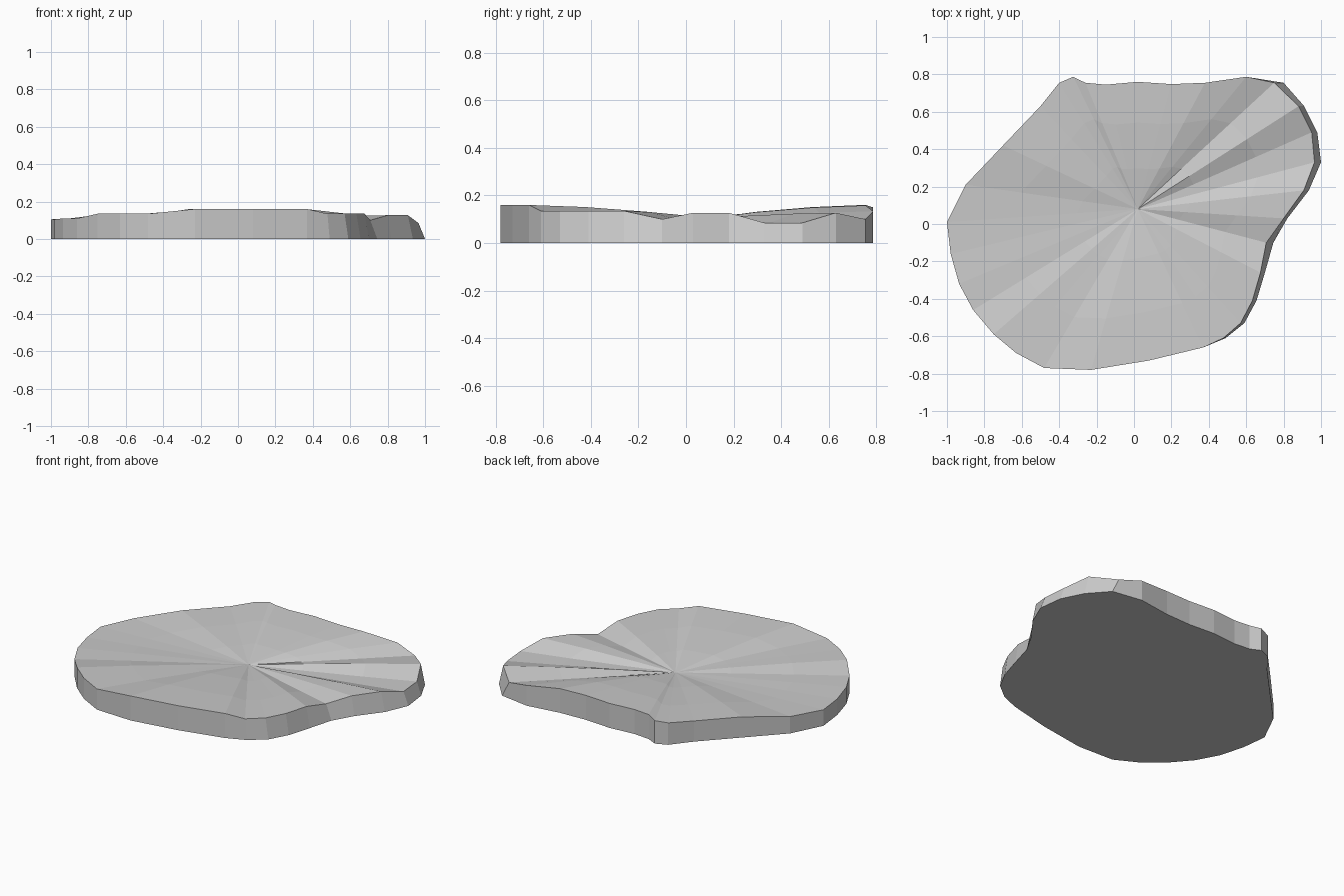
import bpy, bmesh

# Rim stations, counter-clockwise: x, y at the base and height of the top edge
rim = [
    (1.00, .33, .085), (.98, .49, .085), (.91, .63, .127), (.80, .755, .10),
    (.60, .787, .133), (.38, .755, .158), (.20, .748, .16), (.02, .76, .16),
    (-.15, .745, .16), (-.26, .755, .16), (-.325, .787, .15), (-.40, .755, .143),
    (-.50, .63, .135), (-.70, .42, .135), (-.90, .21, .11), (-1.0, .01, .105),
    (-.98, -.16, .105), (-.935, -.32, .11), (-.86, -.46, .11), (-.75, -.59, .135),
    (-.63, -.69, .135), (-.48, -.77, .135), (-.23, -.78, .16), (.08, -.73, .16),
    (.37, -.66, .16), (.49, -.61, .135), (.59, -.53, .135), (.655, -.41, .135),
    (.70, -.26, .135), (.745, -.10, .10), (.82, .03, .127), (.935, .18, .127)]
# Inward lean of the side wall along the right-hand edge
lean = {0: .035, 1: .03, 2: .03, 3: .05, 25: .012, 26: .02, 27: .022,
        28: .024, 29: .038, 30: .02, 31: .027}
CX, CY, CZ = .02, .08, .102

bm = bmesh.new()
base = [bm.verts.new((x, y, 0)) for x, y, z in rim]
n = len(base)

# Side wall edge, then dished inner rings (radius fraction, height fraction)
rings = [base]
for r, h in ((1, 1), (.68, .85), (.32, .5)):
    rings.append([bm.verts.new((CX + (x - lean.get(i, 0) - CX) * r,
                                CY + (y - CY) * r,
                                CZ + (z - CZ) * h))
                  for i, (x, y, z) in enumerate(rim)])
for a, b in zip(rings, rings[1:]):
    for i in range(n):
        j = (i + 1) % n
        bm.faces.new((a[i], a[j], b[j], b[i]))

# Centre fan and flat underside
hub = bm.verts.new((CX, CY, CZ))
for i in range(n):
    bm.faces.new((rings[-1][i], rings[-1][(i + 1) % n], hub))
bm.faces.new(base[::-1])

mesh = bpy.data.meshes.new("stone_slab")
bm.to_mesh(mesh)
bm.free()
bpy.context.collection.objects.link(bpy.data.objects.new("stone_slab", mesh))
